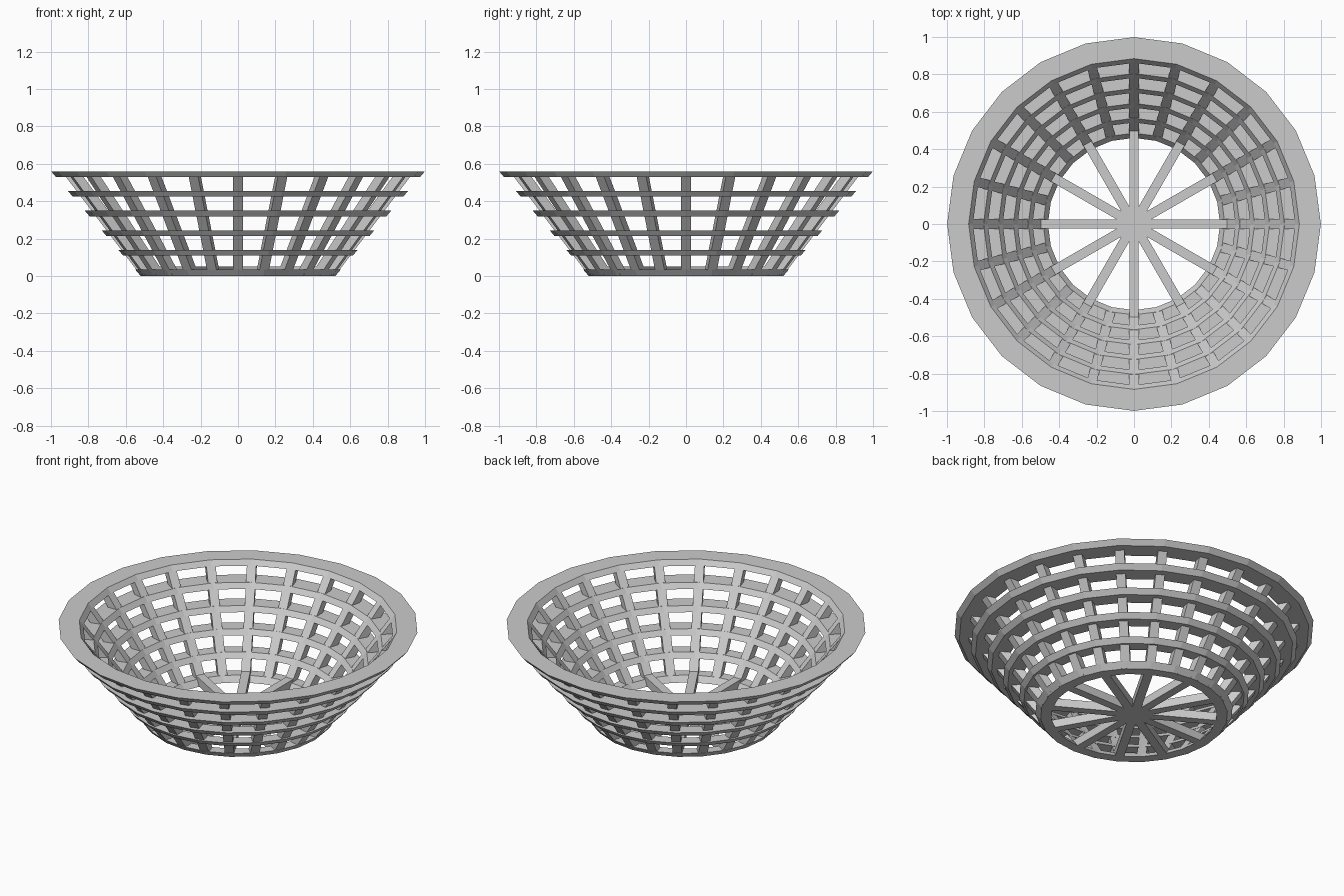
import bpy, bmesh, math

cube = bpy.data.objects.get("Cube")
if cube:
    bpy.data.objects.remove(cube)

SIDES = 24
INNER = 0.885          # inner wall is the outer wall scaled down
STEP = 0.105           # height between rings

mat = bpy.data.materials.new("light_grey")
mat.use_nodes = True
grey = (0.6, 0.6, 0.6, 1)
mat.diffuse_color = grey
mat.node_tree.nodes["Principled BSDF"].inputs["Base Color"].default_value = grey


def outer(z):
    """Outer wall radius of the bowl at a height."""
    return 0.52 + 0.857 * z


def finish(name, bm):
    bmesh.ops.recalc_face_normals(bm, faces=bm.faces)
    mesh = bpy.data.meshes.new(name)
    bm.to_mesh(mesh)
    bm.free()
    mesh.materials.append(mat)
    obj = bpy.data.objects.new(name, mesh)
    bpy.context.collection.objects.link(obj)
    return obj


def ring(name, z0, z1):
    """Faceted band swept from a sloping four-point profile."""
    bm = bmesh.new()
    profile = [(outer(z0) * INNER, z0), (outer(z0), z0),
               (outer(z1), z1), (outer(z1) * INNER, z1)]
    loops = []
    for i in range(SIDES):
        a = math.tau * i / SIDES
        loops.append([bm.verts.new((r * math.cos(a), r * math.sin(a), z))
                      for r, z in profile])
    for i in range(SIDES):
        p, q = loops[i], loops[(i + 1) % SIDES]
        for k in range(4):
            m = (k + 1) % 4
            bm.faces.new((p[k], q[k], q[m], p[m]))
    return finish(name, bm)


def bar(name, profile, width, angle):
    """Straight bar: a radial profile given a width and turned about z."""
    bm = bmesh.new()
    c, s = math.cos(angle), math.sin(angle)
    a, b = [[bm.verts.new((r * c - t * s, r * s + t * c, z)) for r, z in profile]
            for t in (-width / 2, width / 2)]
    bm.faces.new(a)
    bm.faces.new(b)
    for k in range(4):
        m = (k + 1) % 4
        bm.faces.new((a[k], a[m], b[m], b[k]))
    return finish(name, bm)


# Stacked rings from base to rim
names = ["base_ring", "lower_ring", "low_middle_ring",
         "high_middle_ring", "upper_ring", "rim"]
for i, name in enumerate(names):
    ring(name, i * STEP + 0.004 * (i > 0), i * STEP + 0.034)

# Sloping wall slats
lo, hi, depth = 0.004, 0.54, 0.058
slat = [(outer(lo) * INNER, lo), (outer(lo) * INNER + depth, lo),
        (outer(hi) * INNER + depth, hi), (outer(hi) * INNER, hi)]
for i in range(SIDES):
    bar(f"wall_slat_{i + 1}", slat, 0.052, math.tau * i / SIDES)

# Floor spokes meeting in the middle
spoke = [(0, 0), (0.48, 0), (0.51, 0.05), (0, 0.05)]
for i in range(SIDES // 2):
    bar(f"floor_spoke_{i + 1}", spoke, 0.05, math.tau * i / (SIDES // 2))
